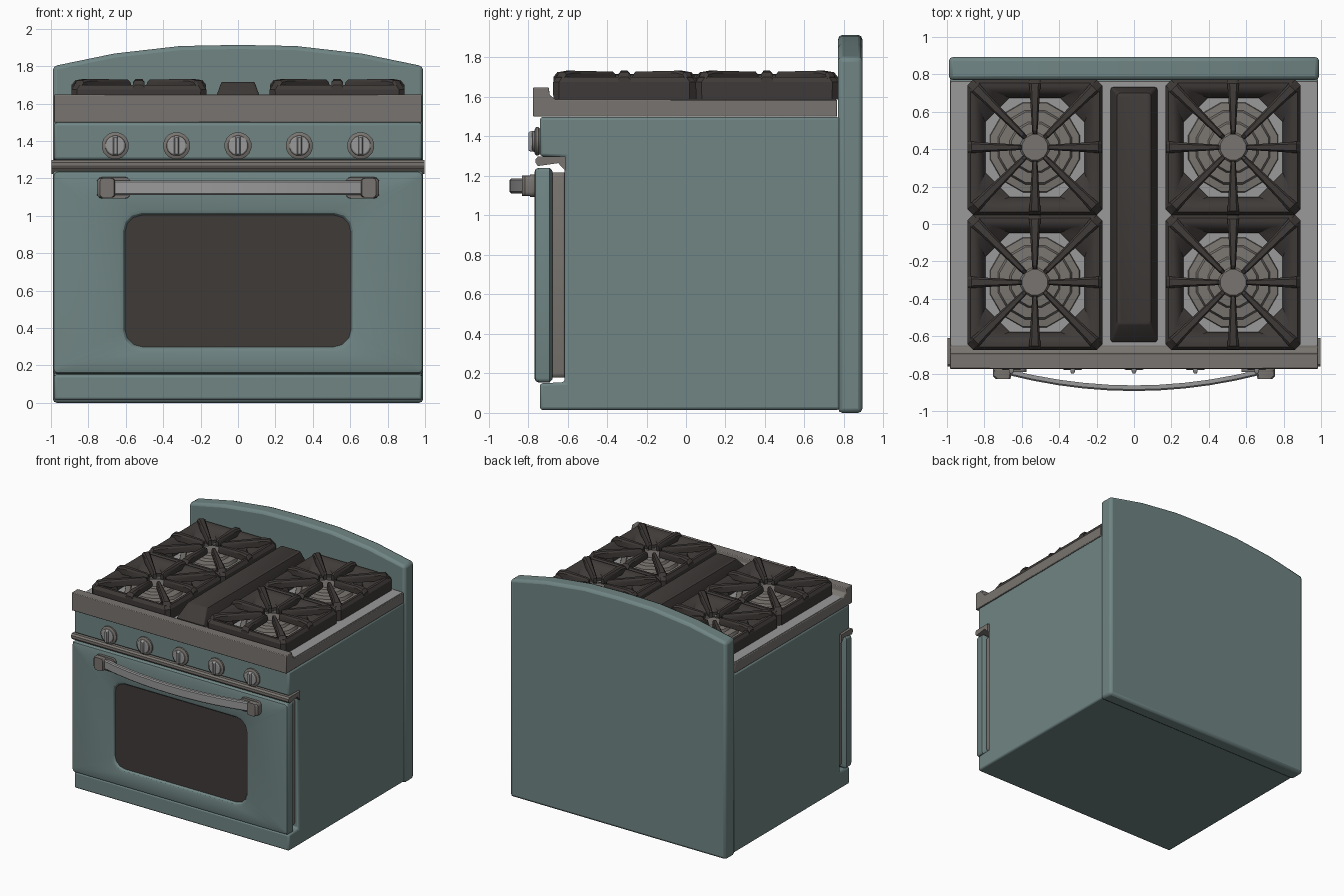
import bpy, bmesh
from math import sin, cos, pi, radians
from mathutils import Vector

if "Cube" in bpy.data.objects:
    bpy.data.objects.remove(bpy.data.objects["Cube"])


def material(name, r, g, b):
    m = bpy.data.materials.new(name)
    m.diffuse_color = (r, g, b, 1)
    m.use_nodes = True
    m.node_tree.nodes["Principled BSDF"].inputs["Base Color"].default_value = m.diffuse_color
    return m


TEAL = material("teal_enamel", 0.16, 0.235, 0.23)
TRIM = material("warm_steel", 0.19, 0.175, 0.16)
STEEL = material("light_steel", 0.32, 0.32, 0.32)
IRON = material("dark_iron", 0.05, 0.043, 0.04)


def loft(name, rings, mat, bevel=0, cap_start=True, cap_end=True, loop=False):
    """Skin a list of equally sized point rings."""
    bm = bmesh.new()
    vs = [[bm.verts.new(p) for p in ring] for ring in rings]
    pairs = list(zip(vs, vs[1:])) + ([(vs[-1], vs[0])] if loop else [])
    n = len(vs[0])
    for a, b in pairs:
        for i in range(n):
            j = (i + 1) % n
            bm.faces.new((a[i], a[j], b[j], b[i]))
    if not loop and cap_start:
        bm.faces.new(vs[0])
    if not loop and cap_end:
        bm.faces.new(vs[-1])
    bmesh.ops.recalc_face_normals(bm, faces=bm.faces)
    me = bpy.data.meshes.new(name)
    bm.to_mesh(me)
    bm.free()
    me.materials.append(mat)
    ob = bpy.data.objects.new(name, me)
    bpy.context.collection.objects.link(ob)
    if bevel:
        mod = ob.modifiers.new("bevel", "BEVEL")
        mod.width = bevel
        mod.segments = 2
        mod.limit_method = 'ANGLE'
    bpy.ops.object.select_all(action='DESELECT')
    ob.select_set(True)
    bpy.context.view_layer.objects.active = ob
    bpy.ops.object.shade_smooth_by_angle(angle=radians(30))
    return ob


def rounded(hw, hh, r, n=3):
    """2D rounded rectangle with n segments per corner."""
    pts = []
    for k, (sx, sy) in enumerate(((1, 1), (-1, 1), (-1, -1), (1, -1))):
        for i in range(n + 1):
            a = (k + i / n) * pi / 2
            pts.append((sx * (hw - r) + r * cos(a), sy * (hh - r) + r * sin(a)))
    return pts


def circle(r, n=12):
    return [(r * cos(2 * pi * (i + .5) / n), r * sin(2 * pi * (i + .5) / n)) for i in range(n)]


def front(pts, y, cx=0, cz=0):
    return [(cx + u, y, cz + v) for u, v in pts]


def flat(pts, z, cx=0, cy=0):
    return [(cx + u, cy + v, z) for u, v in pts]


def extrude_x(name, profile, hx, mat, bevel=0):
    return loft(name, [[(x, y, z) for y, z in profile] for x in (-hx, hx)], mat, bevel)


# body with kick plate, door recess and control panel
extrude_x("body", [(-.74, .015), (-.74, .15), (-.615, .155), (-.615, 1.295),
                   (-.74, 1.30), (-.74, 1.498), (.78, 1.498), (.78, .015)], .985, TEAL, .014)

# arched backguard
arch = [(-.99, 1.80), (-.66, 1.868), (-.31, 1.908), (0, 1.914), (.31, 1.908), (.66, 1.868), (.99, 1.80)]
outline = [(-.99, 0)] + arch + [(.99, 0)]
loft("backguard", [front(outline, .77), front(outline, .893)], TEAL, .022)

# cooktop tray with raised front rail
extrude_x("cooktop", [(-.774, 1.50), (-.774, 1.648), (-.695, 1.648), (-.69, 1.61),
                      (-.66, 1.586), (.765, 1.586), (.765, 1.50)], .985, TRIM, .005)
loft("cooktop_plate", [flat(rounded(.978, .705, .01), z, 0, .055) for z in (1.57, 1.59)], STEEL)

# trim strip under the control panel
extrude_x("trim_strip", [(-.75, 1.25), (-.762, 1.268), (-.762, 1.285), (-.75, 1.298),
                         (-.61, 1.298), (-.61, 1.225), (-.635, 1.25), (-.645, 1.265)], .998, TRIM)

# door shell, window and liner
DZ, WZ = .698, .652
loft("door", [front(rounded(.965, .525, .02), -.675, 0, DZ),
              front(rounded(.99, .543, .02), -.69, 0, DZ),
              front(rounded(.99, .543, .02), -.748, 0, DZ),
              front(rounded(.983, .536, .02), -.762, 0, DZ),
              front(rounded(.967, .52, .02), -.768, 0, DZ),
              front(rounded(.632, .38, .11), -.768, 0, WZ),
              front(rounded(.615, .363, .10), -.762, 0, WZ),
              front(rounded(.602, .35, .09), -.745, 0, WZ)], TEAL, cap_end=False)
loft("door_window", [front(rounded(.605, .353, .09), -.70, 0, WZ),
                     front(rounded(.605, .353, .09), -.748, 0, WZ)], IRON)
loft("door_liner", [front(rounded(.955, .52, .02), y, 0, DZ) for y in (-.612, -.68)], TRIM, .008)

# control knobs
for i in range(5):
    x = (i - 2) * .328
    loft(f"knob_base_{i+1}", [front(circle(r, 16), y, x, 1.375) for r, y in
                              ((.062, -.735), (.073, -.748), (.073, -.76), (.058, -.768))], TRIM)
    loft(f"knob_face_{i+1}", [front(circle(r, 16), y, x, 1.375) for r, y in
                              ((.056, -.76), (.053, -.776), (.046, -.78))], STEEL)
    loft(f"knob_grip_{i+1}", [front(rounded(w, h, .005), y, x, 1.375) for w, h, y in
                              ((.014, .053, -.77), (.012, .05, -.79), (.008, .045, -.798))], STEEL)

# bowed door handle with end brackets
bar = []
for i in range(11):
    x = -.67 + 1.34 * i / 10
    y = -.893 + .085 * (x / .67) ** 2
    bar.append([(x, y + dy, 1.15 + dz) for dy, dz in
                ((0, -.03), (0, .03), (.008, .038), (.03, .038), (.03, -.038), (.008, -.038))])
loft("handle_bar", bar, STEEL)
for s, side in ((-1, "left"), (1, "right")):
    loft(f"handle_mount_{side}", [front(rounded(w, h, .03), y, s * cx, 1.15) for w, h, y, cx in
         ((.085, .052, -.755, .665), (.09, .058, -.775, .665), (.09, .056, -.79, .665))], TRIM)
    loft(f"handle_socket_{side}", [front(rounded(w, .052, .02), y, s * cx, 1.15) for w, y, cx in
         ((.05, -.78, .705), (.048, -.815, .705), (.038, -.83, .70))], TRIM)

# centre griddle cover
loft("griddle_cover", [flat(rounded(w, h, .015), z, 0, cy) for w, h, z, cy in
                       ((.125, .682, 1.585, .05), (.125, .682, 1.615, .05),
                        (.09, .62, 1.712, .08), (.082, .61, 1.717, .08))], IRON)

# four burners, grates and eight fingers each
for cx in (-.53, .53):
    for cy in (-.312, .41):
        tag = ("left" if cx < 0 else "right") + ("_front" if cy < 0 else "_back")
        loft(f"burner_{tag}", [flat(circle(r), z, cx, cy) for r, z in
             ((.25, 1.585), (.245, 1.605), (.205, 1.61), (.195, 1.632), (.14, 1.636),
              (.13, 1.655), (.08, 1.66), (.07, 1.675))], TRIM)
        loft(f"grate_frame_{tag}", [flat(rounded(h, h, c, 1), z, cx, cy) for h, c, z in
             ((.36, .03, 1.587), (.361, .03, 1.675), (.345, .03, 1.70), (.325, .04, 1.70),
              (.30, .08, 1.68), (.265, .13, 1.615), (.265, .13, 1.587))], IRON, loop=True)
        for k in range(8):
            a = k * pi / 4
            d, t = Vector((cos(a), sin(a), 0)), Vector((-sin(a), cos(a), 0))
            end = .36 if k % 2 == 0 else .468
            rings = []
            for r, top, bot, w in ((.072, 1.715, 1.675, .013), (.09, 1.728, 1.672, .015),
                                   (end - .07, 1.733, 1.675, .027), (end - .02, 1.725, 1.67, .031),
                                   (end, 1.70, 1.665, .031)):
                c = Vector((cx, cy, 0)) + d * r
                rings.append([c + t * u * w + Vector((0, 0, z)) for u, z in
                              ((-1, bot), (-1, top - .012), (-.6, top), (.6, top), (1, top - .012), (1, bot))])
            loft(f"grate_finger_{tag}_{k+1}", rings, IRON)
